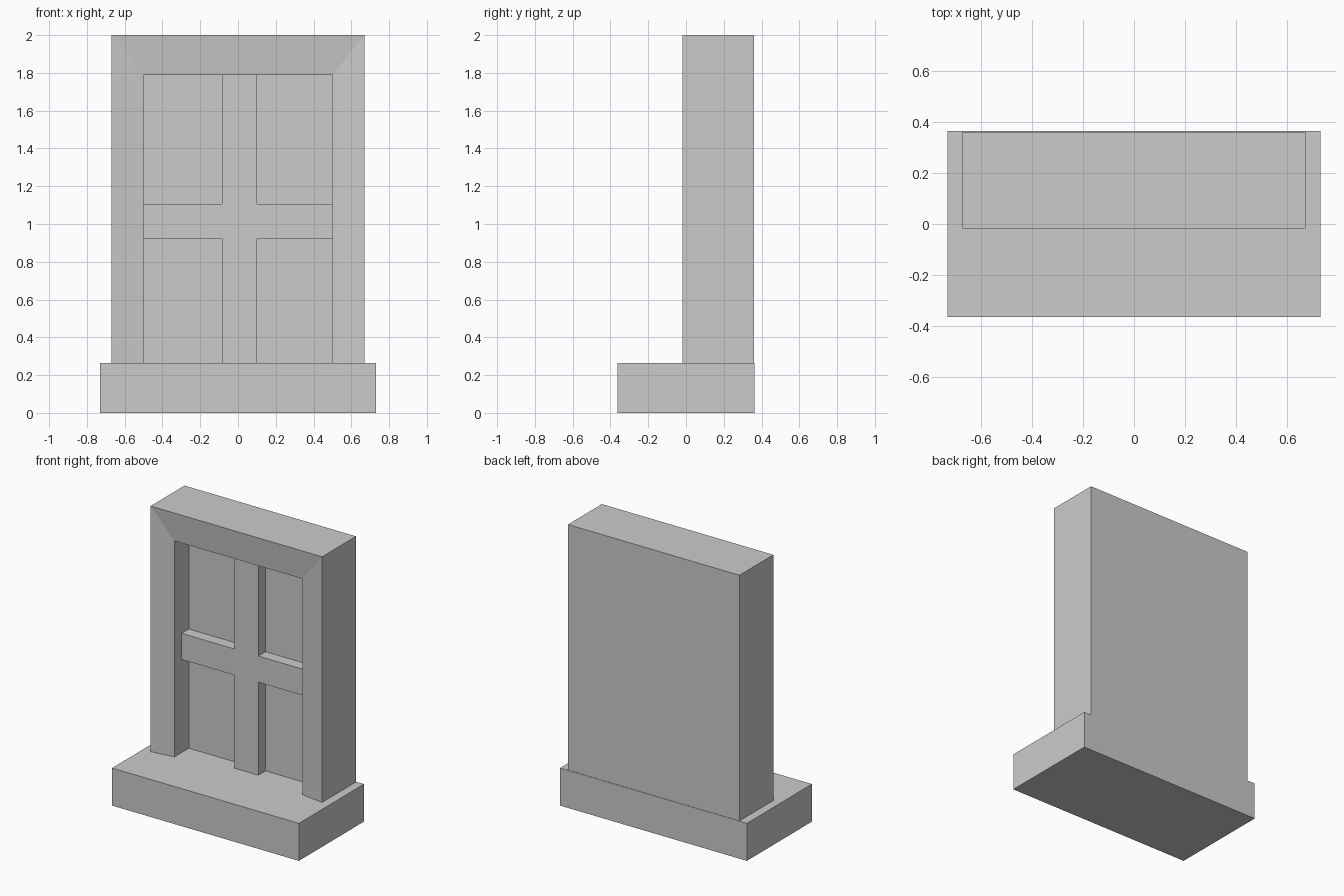
import bpy
import bmesh

cube = bpy.data.objects.get("Cube")
if cube:
    bpy.data.objects.remove(cube, do_unlink=True)

# Single stone colour
stone = bpy.data.materials.new("stone_grey")
stone.use_nodes = True
grey = (0.6, 0.6, 0.6, 1)
stone.diffuse_color = grey
stone.node_tree.nodes["Principled BSDF"].inputs["Base Color"].default_value = grey

SILL_TOP = 0.265
FRONT, BACK = -0.018, 0.36
INNER_FRONT, CROSS_FRONT, PANEL = 0.005, 0.085, 0.165
OUTER_X, INNER_X = 0.67, 0.5
TOP, INNER_TOP = 2.0, 1.79


def finish(name, bm):
    bmesh.ops.recalc_face_normals(bm, faces=bm.faces)
    mesh = bpy.data.meshes.new(name)
    bm.to_mesh(mesh)
    bm.free()
    mesh.materials.append(stone)
    obj = bpy.data.objects.new(name, mesh)
    bpy.context.collection.objects.link(obj)
    return obj


def extruded(name, outline, y0, y1):
    """Extrude an x-z outline from y0 to y1."""
    bm = bmesh.new()
    face = bm.faces.new([bm.verts.new((x, y0, z)) for x, z in outline])
    grown = bmesh.ops.extrude_face_region(bm, geom=[face])["geom"]
    verts = [v for v in grown if isinstance(v, bmesh.types.BMVert)]
    bmesh.ops.translate(bm, verts=verts, vec=(0, y1 - y0, 0))
    return finish(name, bm)


# Wide sill block under the window
extruded("sill", [(-0.73, 0), (0.73, 0), (0.73, SILL_TOP), (-0.73, SILL_TOP)],
         -0.363, 0.363)

# Frame: a splayed section carried up, across and down, closed by the panel
bm = bmesh.new()
sections = []
for side, at_top in ((-1, False), (-1, True), (1, True), (1, False)):
    z_out = TOP if at_top else SILL_TOP
    z_in = INNER_TOP if at_top else SILL_TOP
    sections.append([bm.verts.new(p) for p in (
        (side * OUTER_X, BACK, z_out),
        (side * OUTER_X, FRONT, z_out),
        (side * INNER_X, INNER_FRONT, z_in),
        (side * INNER_X, PANEL, z_in))])
for a, b in zip(sections, sections[1:]):
    for i in range(3):
        bm.faces.new((a[i], a[i + 1], b[i + 1], b[i]))
bm.faces.new([s[3] for s in sections])
bm.faces.new([s[0] for s in sections])
bm.faces.new(sections[0] + sections[3][::-1])
finish("window_frame", bm)

# Cross of mullion and transom standing proud of the panel
L, R = -0.085, 0.1
LOW, HIGH = 0.922, 1.107
cross = [(L, SILL_TOP), (R, SILL_TOP), (R, LOW), (INNER_X, LOW),
         (INNER_X, HIGH), (R, HIGH), (R, INNER_TOP), (L, INNER_TOP),
         (L, HIGH), (-INNER_X, HIGH), (-INNER_X, LOW), (L, LOW)]
extruded("window_cross", cross, CROSS_FRONT, PANEL)
